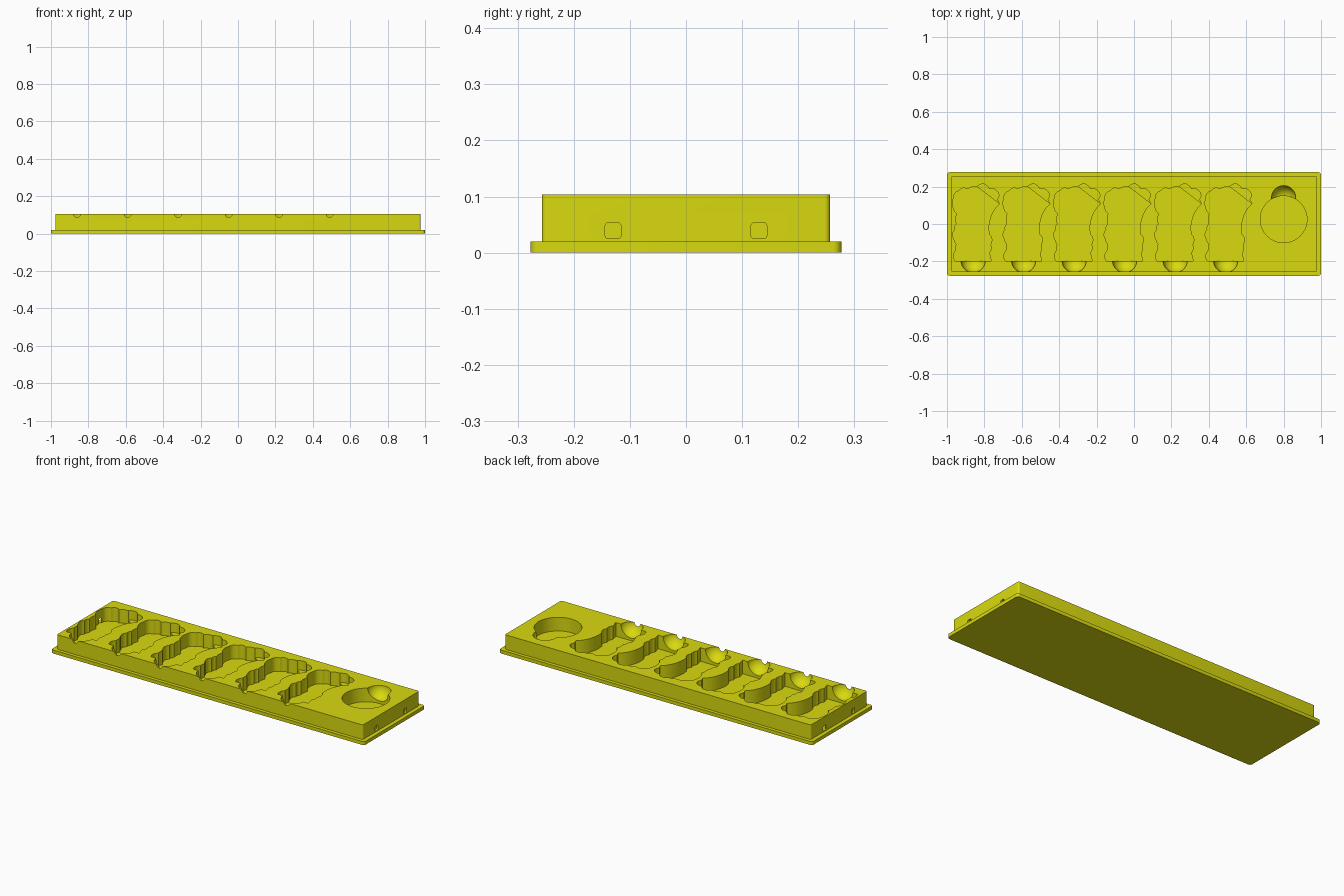
import bpy
import bmesh
import math
from mathutils import Vector

if "Cube" in bpy.data.objects:
    bpy.data.objects.remove(bpy.data.objects["Cube"], do_unlink=True)

TOP = 0.104
PLATE_TOP = 0.02
POCKET_FLOOR = 0.025
LEDGE_FLOOR = 0.05
ABOVE = 0.15

yellow = bpy.data.materials.new("yellow plastic")
yellow.use_nodes = True
colour = (0.7, 0.7, 0.005, 1)
yellow.diffuse_color = colour
yellow.node_tree.nodes["Principled BSDF"].inputs["Base Color"].default_value = colour


def make_object(name, bm):
    bmesh.ops.recalc_face_normals(bm, faces=bm.faces)
    mesh = bpy.data.meshes.new(name)
    bm.to_mesh(mesh)
    bm.free()
    mesh.materials.append(yellow)
    obj = bpy.data.objects.new(name, mesh)
    bpy.context.collection.objects.link(obj)
    return obj


def prism(name, outline, low, high):
    bm = bmesh.new()
    face = bm.faces.new([bm.verts.new((x, y, low)) for x, y in outline])
    made = bmesh.ops.extrude_face_region(bm, geom=[face])["geom"]
    verts = [v for v in made if isinstance(v, bmesh.types.BMVert)]
    bmesh.ops.translate(bm, verts=verts, vec=(0, 0, high - low))
    return make_object(name, bm)


def rounded_rectangle(half_w, half_d, radius, steps=6):
    points = []
    for quarter, (sx, sy) in enumerate(((1, 1), (-1, 1), (-1, -1), (1, -1))):
        for i in range(steps + 1):
            a = math.pi / 2 * (quarter + i / steps)
            points.append((sx * (half_w - radius) + radius * math.cos(a),
                           sy * (half_d - radius) + radius * math.sin(a)))
    return points


def scalloped(points, steps=6):
    """Closed outline; each (x, y, bulge) starts an arc that swells outward."""
    outline = []
    for (x, y, bulge), (nx, ny, _) in zip(points, points[1:] + points[:1]):
        start = Vector((x, y)) / 100
        run = Vector((nx, ny)) / 100 - start
        side = Vector((run.y, -run.x)) * bulge
        count = steps if bulge else 1
        for i in range(count):
            t = i / count
            outline.append(start + run * t + side * 4 * t * (1 - t))
    return outline


def cut(body, cutter):
    mod = body.modifiers.new("cut", "BOOLEAN")
    mod.operation = "DIFFERENCE"
    mod.solver = "EXACT"
    mod.object = cutter
    bpy.context.view_layer.update()
    graph = bpy.context.evaluated_depsgraph_get()
    mesh = bpy.data.meshes.new_from_object(body.evaluated_get(graph))
    body.modifiers.clear()
    body.data = mesh
    bpy.data.objects.remove(cutter, do_unlink=True)


def scoop(body, x, y):
    bm = bmesh.new()
    bmesh.ops.create_uvsphere(bm, u_segments=40, v_segments=24, radius=0.065)
    bmesh.ops.translate(bm, verts=bm.verts, vec=(x, y, TOP + 0.001))
    cut(body, make_object("scoop cutter", bm))


# Base plate and raised block
plate = prism("base_plate", rounded_rectangle(1, 0.277, 0.015), 0, PLATE_TOP)
block = prism("tray_block", rounded_rectangle(0.977, 0.257, 0.01), PLATE_TOP, TOP)

# Row of shaped pockets, each with a stepped corner and a finger scoop
pocket = scalloped([
    (-9.7, -19.8, 0), (9.7, -19.8, 0), (8.6, -15.5, 0.15), (9.2, -11, 0.2),
    (8.6, -5.5, -0.06), (8.8, 2, -0.08), (14, 10.8, 0), (2, 20, 0.1),
    (-3, 18.5, 0.25), (-7.5, 17.7, 0.2), (-10.6, 13.5, 0.1), (-10.5, 8.5, 0.1),
    (-8.6, 5.5, 0.1), (-8.9, 0, 0.15), (-9.8, -3, 0.2), (-10.2, -8, 0.1),
    (-8.8, -10.8, 0.1), (-9.1, -14, 0.2)])
ledge = scalloped([
    (4, 14, 0), (14, 10.8, 0), (12.8, 13.2, 0.25), (12.4, 17.8, 0.15),
    (8.6, 18.8, 0.3), (2, 20, 0)])
for i in range(6):
    x = -0.86 + 0.27 * i
    for shape, floor in ((pocket, POCKET_FLOOR), (ledge, LEDGE_FLOOR)):
        moved = [(p.x + x, p.y) for p in shape]
        cut(block, prism("pocket cutter", moved, floor, ABOVE))
    scoop(block, x, -0.195)

# Round pocket with its scoop
ring = [(0.8 + 0.125 * math.cos(math.tau * i / 64),
         0.025 + 0.125 * math.sin(math.tau * i / 64)) for i in range(64)]
cut(block, prism("round pocket cutter", ring, POCKET_FLOOR, ABOVE))
scoop(block, 0.8, 0.14)

# Small rounded square sockets in both ends
for side in (-1, 1):
    for y in (-0.13, 0.13):
        socket = prism("socket cutter", rounded_rectangle(0.014, 0.014, 0.005), -0.01, 0.01)
        for v in socket.data.vertices:
            a, b, c = v.co
            v.co = (side * 0.977 + c, y + a, 0.039 + b)
        socket.data.flip_normals()
        bm = bmesh.new()
        bm.from_mesh(socket.data)
        bpy.data.objects.remove(socket, do_unlink=True)
        cut(block, make_object("socket cutter", bm))

# Shading
for obj in (plate, block):
    bpy.ops.object.select_all(action="DESELECT")
    obj.select_set(True)
    bpy.context.view_layer.objects.active = obj
    bpy.ops.object.shade_smooth_by_angle(angle=math.radians(30))
